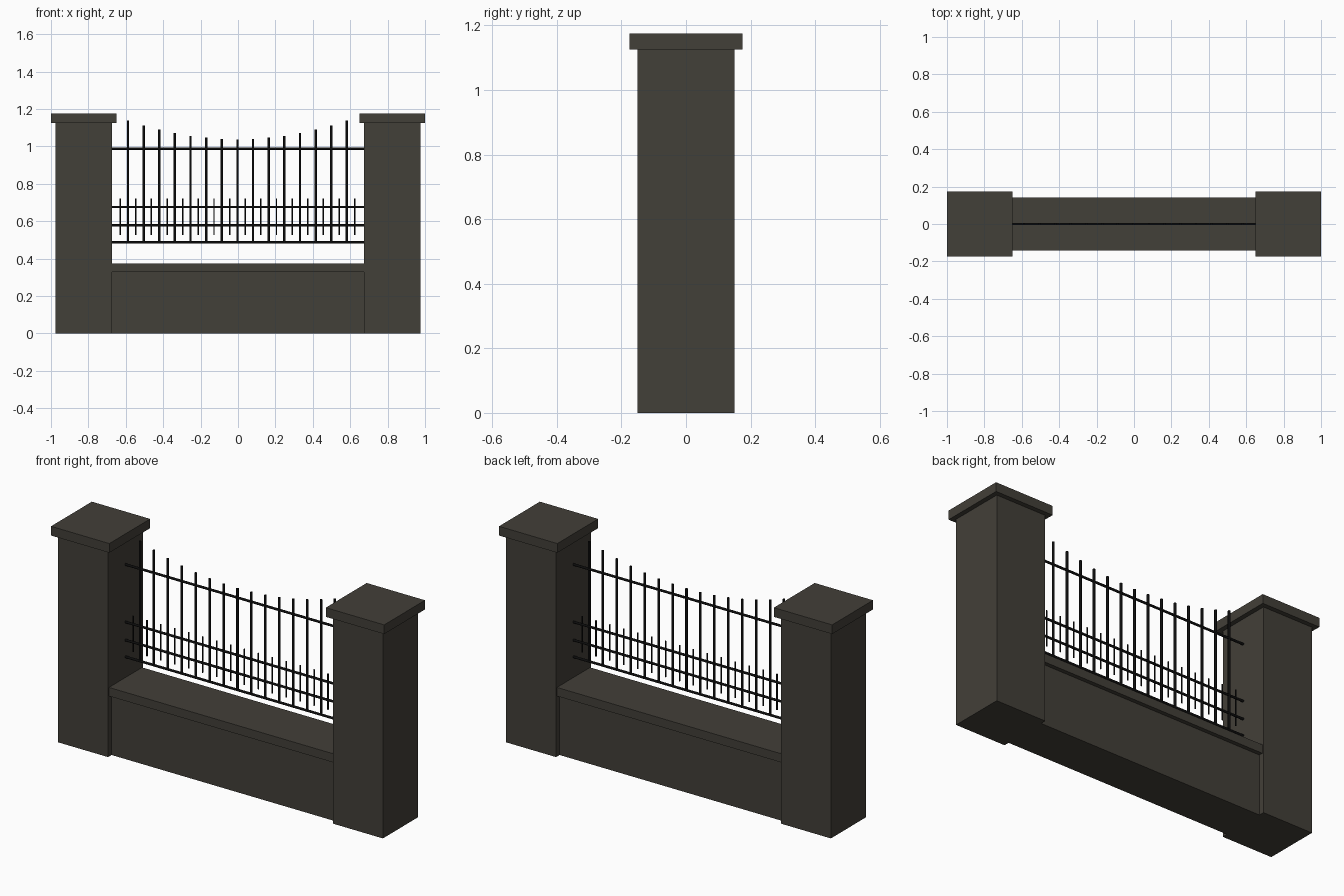
import bpy
import math

if "Cube" in bpy.data.objects:
    bpy.data.objects.remove(bpy.data.objects["Cube"])


def material(name, rgb):
    m = bpy.data.materials.new(name)
    m.diffuse_color = (*rgb, 1)
    m.use_nodes = True
    m.node_tree.nodes["Principled BSDF"].inputs["Base Color"].default_value = m.diffuse_color
    return m


STONE = material("dark_stone", (0.055, 0.05, 0.04))
IRON = material("black_iron", (0.004, 0.004, 0.004))


def box(name, x0, x1, half_y, z0, z1):
    bpy.ops.mesh.primitive_cube_add(size=1, location=((x0 + x1) / 2, 0, (z0 + z1) / 2))
    o = bpy.context.object
    o.name = name
    o.scale = (x1 - x0, 2 * half_y, z1 - z0)
    bpy.ops.object.transform_apply(location=False, rotation=False, scale=True)
    o.data.materials.append(STONE)


def rod(name, centre, length, radius, along_x=False):
    rot = (0, math.pi / 2, 0) if along_x else (0, 0, 0)
    bpy.ops.mesh.primitive_cylinder_add(vertices=10, radius=radius, depth=length,
                                        location=centre, rotation=rot)
    o = bpy.context.object
    o.name = name
    o.data.materials.append(IRON)
    bpy.ops.object.shade_smooth_by_angle(angle=math.radians(40))


# Pillars and caps
for side, s in (("left", -1), ("right", 1)):
    c = 0.825 * s
    box(f"{side}_pillar", c - 0.15, c + 0.15, 0.15, 0, 1.125)
    box(f"{side}_pillar_cap", c - 0.175, c + 0.175, 0.175, 1.125, 1.175)

# Low wall with overhanging coping
box("low_wall", -0.675, 0.675, 0.12, 0, 0.328)
box("wall_coping", -0.675, 0.675, 0.142, 0.328, 0.375)

# Horizontal rails
for i, z in enumerate((0.487, 0.578, 0.676, 0.988)):
    rod(f"rail_{i + 1}", (0, 0, z), 1.35, 0.0065, along_x=True)

# Tall bars with tops following a sagging curve
PITCH = 0.0836
OFFSET = -0.003
for i in range(-7, 8):
    top = 1.038 + 0.1 * (i / 7) ** 2
    rod(f"tall_bar_{i + 8}", (i * PITCH + OFFSET, 0, (0.485 + top) / 2), top - 0.485, 0.0065)

# Short bars halfway between the tall ones
for i in range(16):
    rod(f"short_bar_{i + 1}", ((i - 7.5) * PITCH + OFFSET, 0, 0.623), 0.195, 0.004)
